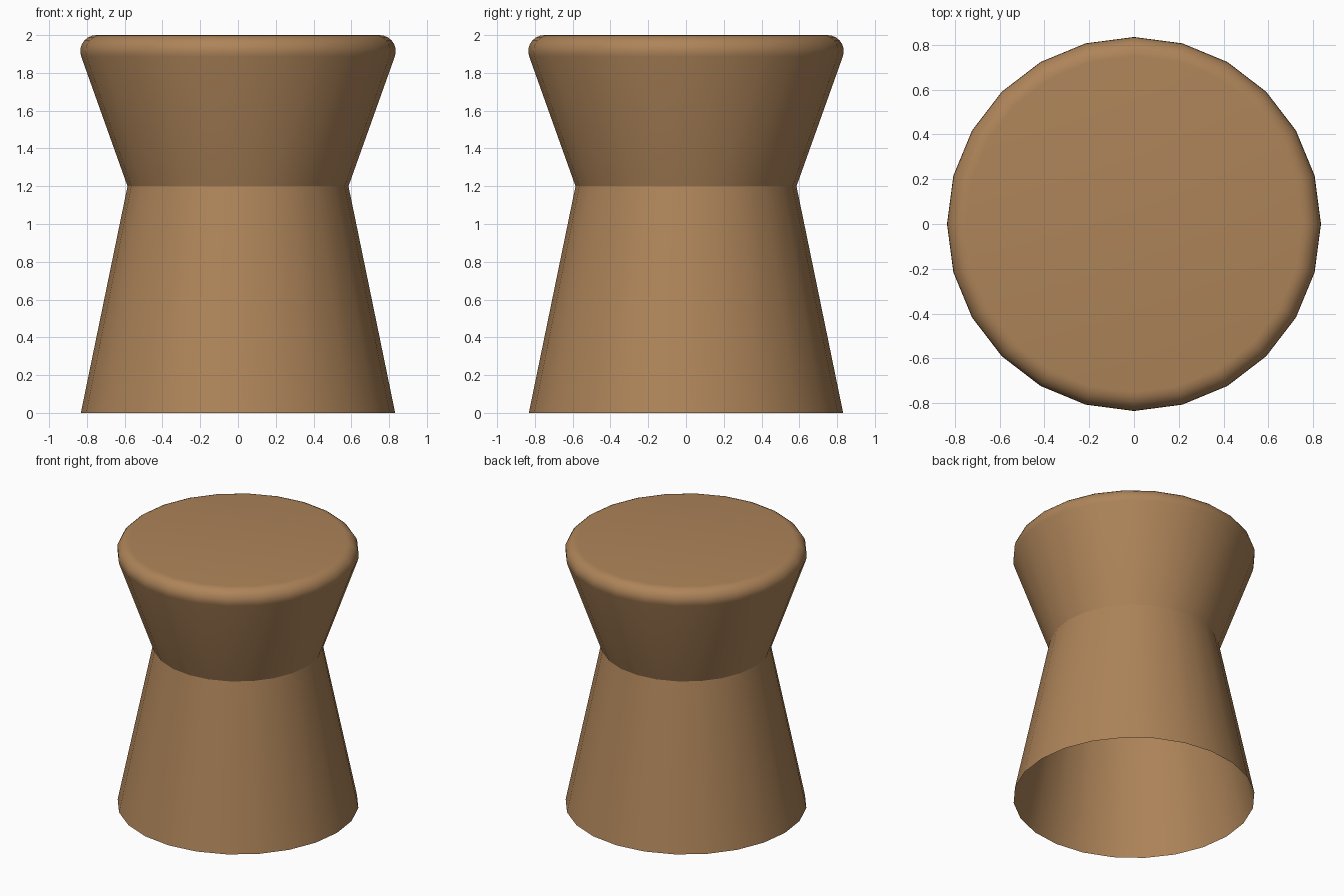
import bpy, bmesh, math

if "Cube" in bpy.data.objects:
    bpy.data.objects.remove(bpy.data.objects["Cube"])

SIDES = 24

wood = bpy.data.materials.new("warm_wood")
wood.diffuse_color = (0.42, 0.23, 0.10, 1)
wood.use_nodes = True
wood.node_tree.nodes["Principled BSDF"].inputs["Base Color"].default_value = wood.diffuse_color

# Profile (radius, height): open foot, waist, then rounded rim
profile = [(0.832, 0.0), (0.585, 1.2)]
R, CX, CZ = 0.085, 0.75, 1.915
for i in range(8):
    a = math.radians(-19.5 + 109.5 * i / 7)
    profile.append((CX + R * math.cos(a), CZ + R * math.sin(a)))

# Hourglass shell: rings joined by quads, closed on top
bm = bmesh.new()
rings = []
for r, z in profile:
    rings.append([bm.verts.new((r * math.cos(2 * math.pi * k / SIDES),
                                r * math.sin(2 * math.pi * k / SIDES), z))
                  for k in range(SIDES)])
for lo, hi in zip(rings, rings[1:]):
    for k in range(SIDES):
        n = (k + 1) % SIDES
        bm.faces.new((lo[k], lo[n], hi[n], hi[k]))
bm.faces.new(rings[-1])

mesh = bpy.data.meshes.new("stool_body")
bm.to_mesh(mesh)
bm.free()
mesh.materials.append(wood)
stool = bpy.data.objects.new("stool_body", mesh)
bpy.context.collection.objects.link(stool)

# Smooth shading with a crisp waist
bpy.context.view_layer.objects.active = stool
stool.select_set(True)
bpy.ops.object.shade_smooth_by_angle(angle=math.radians(28))
